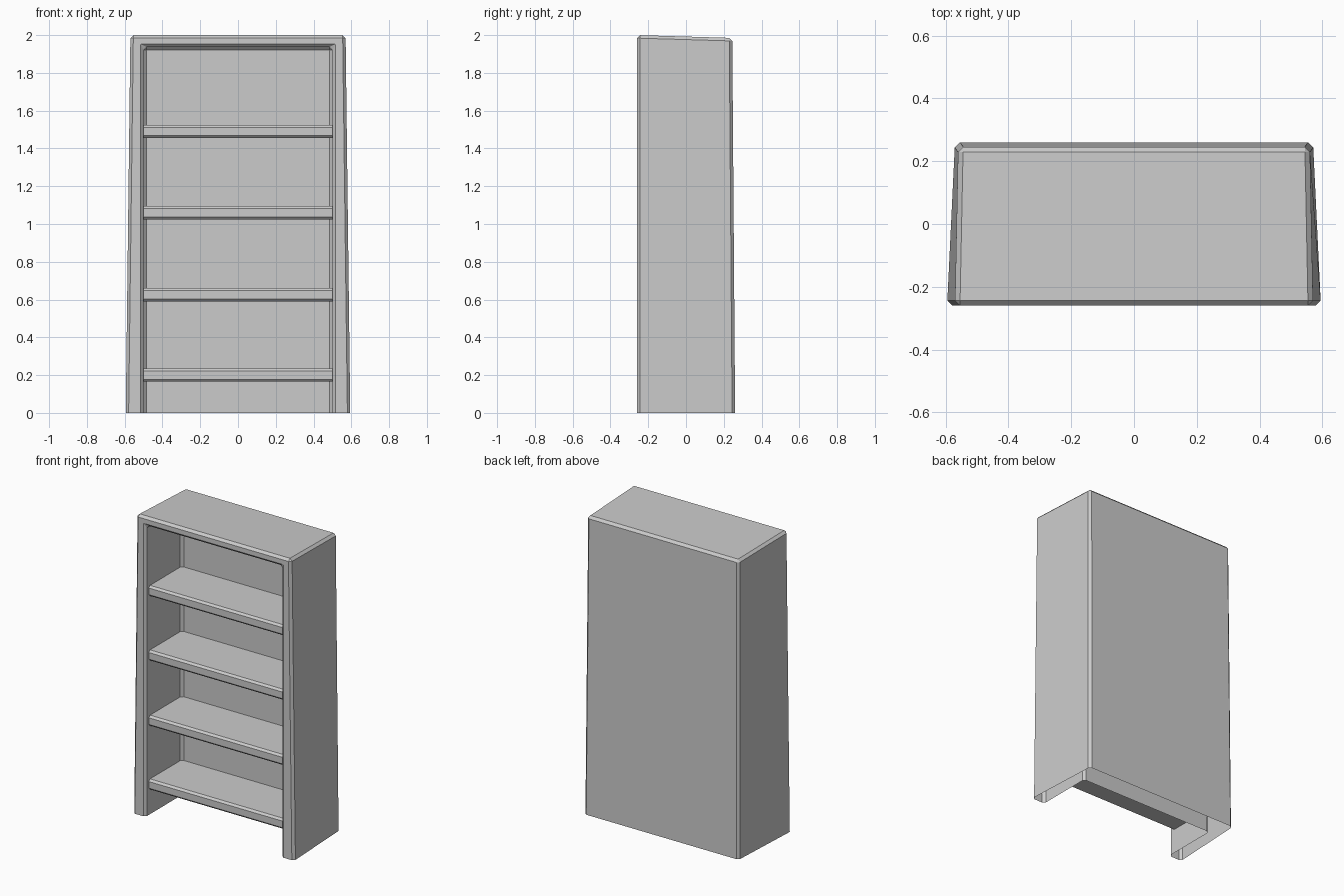
import bpy
import bmesh

cube = bpy.data.objects.get("Cube")
if cube:
    bpy.data.objects.remove(cube)

GREY = (0.6, 0.6, 0.6, 1)
CHAMFER = 0.016
mat = bpy.data.materials.new("plain_grey")
mat.use_nodes = True
mat.diffuse_color = GREY
mat.node_tree.nodes["Principled BSDF"].inputs["Base Color"].default_value = GREY


def finish(bm, name):
    mesh = bpy.data.meshes.new(name)
    bm.to_mesh(mesh)
    bm.free()
    mesh.materials.append(mat)
    obj = bpy.data.objects.new(name, mesh)
    bpy.context.collection.objects.link(obj)
    return obj


def arch(bm, low, high, y_low, y_high, top):
    """Four corners of an upside-down U: right foot, right top, left top, left foot."""
    corners = [(-low, y_low, 0), (-high, y_high, top), (high, y_high, top), (low, y_low, 0)]
    return [bm.verts.new(c) for c in corners]


def bridge(bm, a, b):
    for i in range(3):
        bm.faces.new((a[i], a[i + 1], b[i + 1], b[i]))


# Case: tapered outer shell, front frame and cavity, open underneath
bm = bmesh.new()
outer_back = arch(bm, 0.57, 0.56, 0.26, 0.245, 1.985)
outer_front = arch(bm, 0.595, 0.57, -0.26, -0.26, 2.0)
inner_front = arch(bm, 0.5, 0.5, -0.26, -0.26, 1.937)
inner_back = arch(bm, 0.5, 0.5, 0.12, 0.12, 1.937)
bm.faces.new(outer_back)
bridge(bm, outer_back, outer_front)
bm.faces.new(outer_front + inner_front[::-1])
bridge(bm, inner_front, inner_back)
bm.faces.new(inner_back)
bmesh.ops.recalc_face_normals(bm, faces=bm.faces)
edges = [e for e in bm.edges if not e.is_boundary]
bmesh.ops.bevel(bm, geom=edges, offset=CHAMFER, segments=1, affect='EDGES')
# Keep the outside pointing outwards
back = max(bm.faces, key=lambda f: f.calc_center_median().y)
if back.normal.y < 0:
    bmesh.ops.reverse_faces(bm, faces=bm.faces)
finish(bm, "case")

# Shelves: boards with chamfered front edges
FRONT, BACK, THICK, C = -0.225, 0.12, 0.07, 0.013
for n, top in enumerate((0.235, 0.66, 1.095, 1.525)):
    low = top - THICK
    profile = [(BACK, low), (FRONT + C, low), (FRONT, low + C),
               (FRONT, top - C), (FRONT + C, top), (BACK, top)]
    bm = bmesh.new()
    right, left = ([bm.verts.new((x, y, z)) for y, z in profile] for x in (-0.5, 0.5))
    for i in range(len(profile) - 1):
        bm.faces.new((right[i], left[i], left[i + 1], right[i + 1]))
    bm.normal_update()
    if bm.faces[:][-1].normal.z < 0:
        bmesh.ops.reverse_faces(bm, faces=bm.faces)
    finish(bm, f"shelf_{n + 1}")
